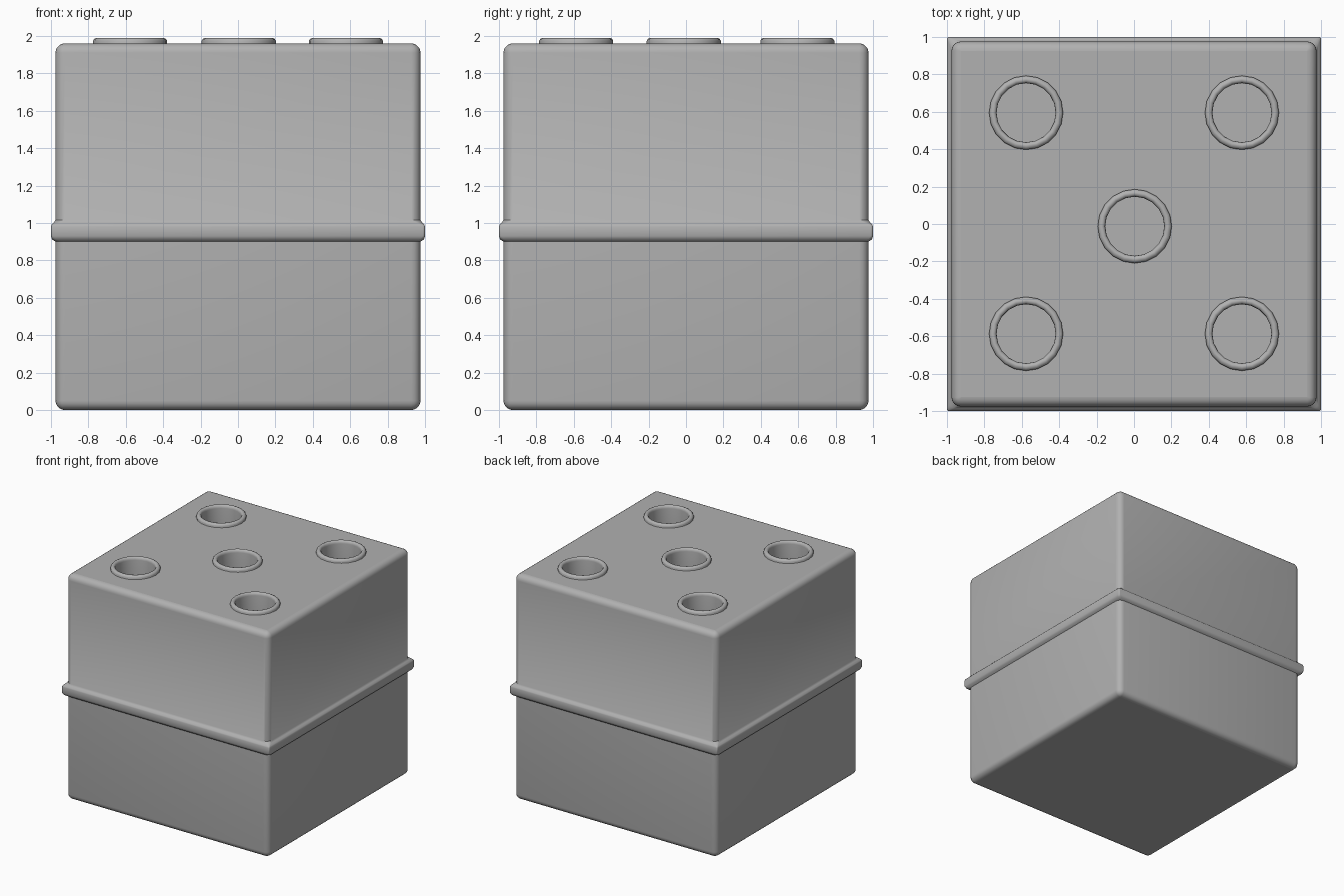
import bpy, bmesh
from math import cos, sin, pi, radians

if "Cube" in bpy.data.objects:
    bpy.data.objects.remove(bpy.data.objects["Cube"])

grey = bpy.data.materials.new("grey")
grey.diffuse_color = (0.44, 0.44, 0.44, 1)
grey.use_nodes = True
grey.node_tree.nodes["Principled BSDF"].inputs["Base Color"].default_value = grey.diffuse_color


def loop_round(r, z, x=0, y=0, sides=20):
    return [(x + r * cos(2 * pi * i / sides), y + r * sin(2 * pi * i / sides), z)
            for i in range(sides)]


def loop_square(half, r, z, seg=4):
    """Square outline with rounded corners."""
    pts = []
    for q in range(4):
        a0 = q * pi / 2
        cx = (half - r) * (1 if q in (0, 3) else -1)
        cy = (half - r) * (1 if q in (0, 1) else -1)
        for i in range(seg + 1):
            a = a0 + i * pi / 2 / seg
            pts.append((cx + r * cos(a), cy + r * sin(a), z))
    return pts


def loft(name, loops, caps=True, angle=40):
    """Skin a stack of outlines; end caps stay flat shaded."""
    bm = bmesh.new()
    rings = [[bm.verts.new(p) for p in lp] for lp in loops]
    n = len(rings[0])
    for a, b in zip(rings, rings[1:]):
        for i in range(n):
            j = (i + 1) % n
            bm.faces.new((a[i], a[j], b[j], b[i]))
    if caps:
        bm.faces.new(rings[0][::-1])
        bm.faces.new(rings[-1])
    me = bpy.data.meshes.new(name)
    bm.to_mesh(me)
    bm.free()
    me.materials.append(grey)
    ob = bpy.data.objects.new(name, me)
    bpy.context.collection.objects.link(ob)
    bpy.ops.object.select_all(action='DESELECT')
    ob.select_set(True)
    bpy.context.view_layer.objects.active = ob
    bpy.ops.object.shade_smooth_by_angle(angle=radians(angle))
    if caps:
        for f in me.polygons[-2:]:
            f.use_smooth = False
    return ob


# body with rounded edges; the belt grows out of its upper half
TOP, HALF, R, STEPS = 1.96, 0.976, 0.05, 5
loops = []
for i in range(STEPS + 1):
    a = i * pi / 2 / STEPS
    inset = R * (1 - sin(a))
    loops.append(loop_square(HALF - inset, max(R - inset, 0.002), R * (1 - cos(a))))
top_edge = [loop_square(lp[0][0], max(R - (HALF - lp[0][0]), 0.002), TOP - lp[0][2])
            for lp in reversed(loops)]
belt = [(0.976, 0.05, 0.9), (0.994, 0.02, 0.912), (1.0, 0.012, 0.93),
        (1.0, 0.012, 0.98), (0.997, 0.015, 0.99), (0.985, 0.03, 1.002),
        (0.976, 0.05, 1.015)]
loops += [loop_square(*b) for b in belt] + top_edge
body = loft("body", loops)

# five sockets: raised rim with a round hole sunk into the body
spots = [(sx * 0.577, y) for sx in (-1, 1) for y in (-0.587, 0.595)] + [(0.004, -0.012)]
rim = [(0.198, TOP - 0.02), (0.198, 1.974), (0.192, 1.984), (0.18, 1.99),
       (0.168, 1.988), (0.16, 1.978), (0.158, 1.965), (0.158, 1.755)]
for n, (x, y) in enumerate(spots):
    loft(f"socket_rim_{n}", [loop_round(r, z, x, y) for r, z in rim], caps=False, angle=50)
    cutter = loft(f"hole_cutter_{n}", [loop_round(0.17, z, x, y) for z in (1.76, 2.1)])
    cutter.hide_render = True
    cutter.hide_set(True)
    mod = body.modifiers.new("hole", 'BOOLEAN')
    mod.object = cutter
    mod.operation = 'DIFFERENCE'
    mod.solver = 'EXACT'
